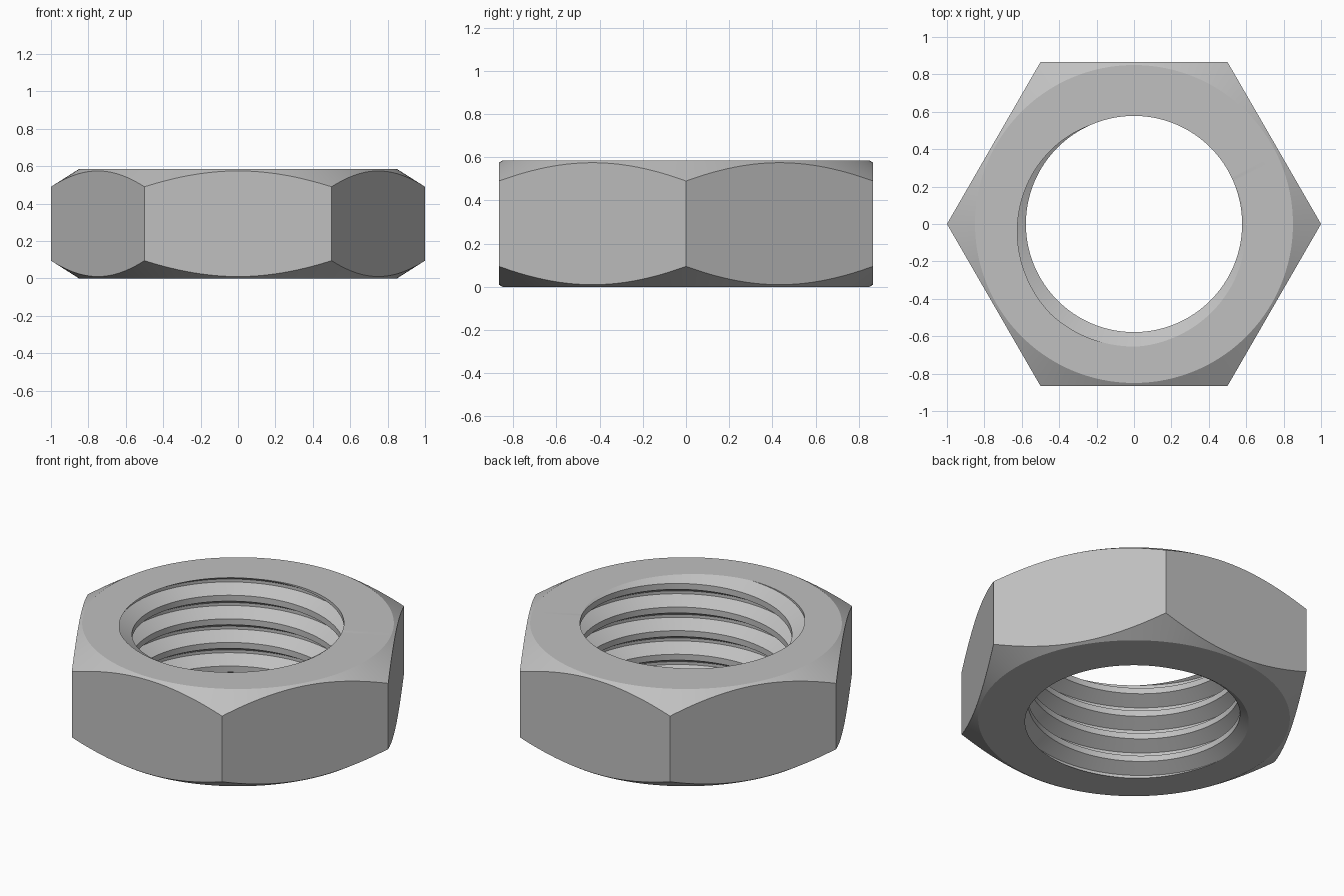
import bpy, bmesh
from math import pi, cos, sin, radians

cube = bpy.data.objects.get("Cube")
if cube:
    bpy.data.objects.remove(cube, do_unlink=True)

HEIGHT = 0.585
APOTHEM = cos(pi / 6)
FACE_R = 0.85               # radius of the flat washer face
DROP = 0.095                # height of the chamfer at the corners
MINOR, MAJOR = 0.578, 0.655
PITCH = 0.142
ROOT_ANGLE = radians(250)   # where the thread root meets the top face
STEPS = 192
FLANK = PITCH * 5 / 16
ROOT = PITCH / 16           # half width of the root flat


def groove_centre(angle):
    return HEIGHT + PITCH * (angle - ROOT_ANGLE) / (2 * pi)


def bore_radius(angle, z):
    """Radius of the right-handed internal thread."""
    off = (z - groove_centre(angle) + PITCH / 2) % PITCH - PITCH / 2
    t = min(max((abs(off) - ROOT) / FLANK, 0), 1)
    return MAJOR + (MINOR - MAJOR) * t


def section(angle):
    """Closed radius/height outline of the nut at one angle."""
    points = []
    # Threaded bore, from bottom to top, trimmed by both faces
    for turn in range(-7, 4):
        for off in (-ROOT - FLANK, -ROOT, ROOT, ROOT + FLANK):
            z = groove_centre(angle) + turn * PITCH + off
            z = min(max(z, 0), HEIGHT)
            points.append((bore_radius(angle, z), z))
    # Hexagonal outside with conical chamfers
    hex_r = APOTHEM / cos(angle % (pi / 3) - pi / 6)
    drop = DROP * (hex_r - FACE_R) / (1 - FACE_R)
    points += [(FACE_R, HEIGHT), (hex_r, HEIGHT - drop), (hex_r, drop), (FACE_R, 0)]
    return points


# Sweep the section once round the axis
bm = bmesh.new()
columns = []
for i in range(STEPS + 1):
    a = 2 * pi * i / STEPS
    columns.append([bm.verts.new((r * cos(a), r * sin(a), z)) for r, z in section(a)])
for left, right in zip(columns, columns[1:]):
    for k in range(len(left)):
        bm.faces.new((left[k - 1], right[k - 1], right[k], left[k]))
bmesh.ops.remove_doubles(bm, verts=bm.verts, dist=2e-5)
bmesh.ops.dissolve_degenerate(bm, edges=bm.edges, dist=1e-5)
bmesh.ops.recalc_face_normals(bm, faces=bm.faces)

mesh = bpy.data.meshes.new("hex_nut")
bm.to_mesh(mesh)
bm.free()
nut = bpy.data.objects.new("hex_nut", mesh)
bpy.context.collection.objects.link(nut)

# Plain steel
steel = bpy.data.materials.new("steel_grey")
steel.use_nodes = True
colour = (0.53, 0.53, 0.53, 1)
steel.diffuse_color = colour
steel.node_tree.nodes["Principled BSDF"].inputs["Base Color"].default_value = colour
mesh.materials.append(steel)

bpy.ops.object.select_all(action="DESELECT")
nut.select_set(True)
bpy.context.view_layer.objects.active = nut
bpy.ops.object.shade_smooth_by_angle(angle=radians(30))
